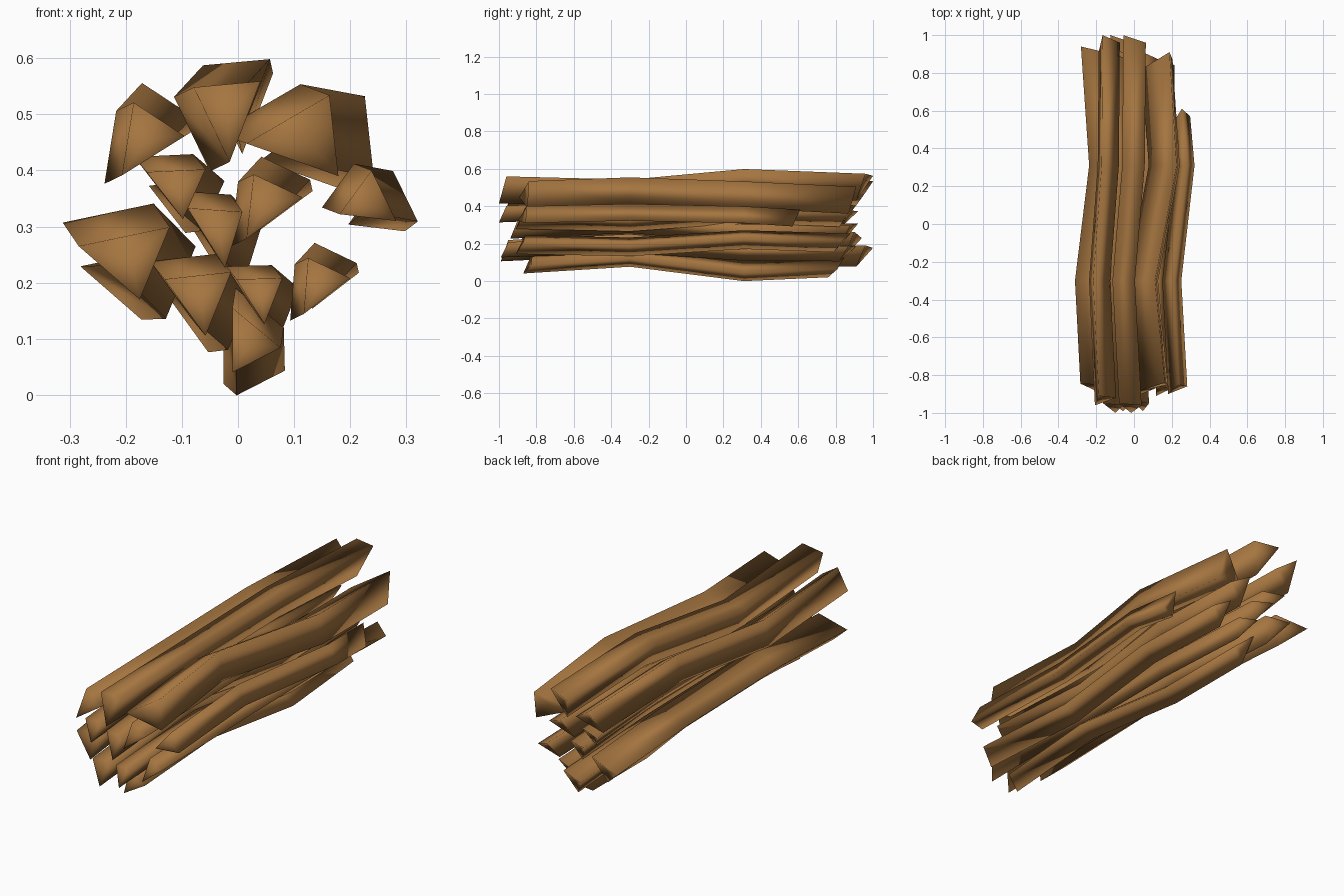
import bpy, bmesh, math
from mathutils import Vector, Matrix

if "Cube" in bpy.data.objects:
    bpy.data.objects.remove(bpy.data.objects["Cube"])

wood = bpy.data.materials.new("brown_wood")
wood.diffuse_color = (0.38, 0.18, 0.052, 1)
wood.use_nodes = True
wood.node_tree.nodes["Principled BSDF"].inputs["Base Color"].default_value = wood.diffuse_color

# Sideways bends (x, z) of the rings behind the front one, in units of stick thickness
BEND = [(-.19, .28), (.31, -.23), (.02, -.24)]
BEND_TURNED = [(-.25, -.12), (.12, .28), (.16, .10)]

# Triangular front end corners (top left, right, bottom), front y, back y, bend rotation, turned bend
STICKS = [
    ((-.186, .521), (-.095, .461), (-.207, .391), -.93, .96, 0, True),
    ((-.079, .548), (.040, .559), (-.015, .415), -.97, .96, 0, True),
    ((.163, .534), (.179, .390), (.015, .448), -.86, .87, 35, False),
    ((-.163, .397), (-.058, .402), (-.098, .313), -.97, .88, 5, False),
    ((-.090, .333), (.008, .326), (-.023, .226), -.91, .88, 0, False),
    ((.028, .393), (.115, .352), (.015, .278), -.88, .87, 0, True),
    ((.238, .400), (.282, .310), (.181, .322), -.87, .57, 35, False),
    ((.125, .244), (.200, .208), (.117, .144), -.88, .84, 0, True),
    ((-.003, .206), (.079, .208), (.047, .126), -.96, .87, 5, False),
    ((-.131, .206), (-.012, .219), (-.058, .105), -.96, .96, 5, False),
    ((-.010, .155), (.076, .084), (-.010, .040), -.84, .81, -43, False),
    ((-.284, .265), (-.122, .299), (-.175, .170), -.865, .90, 0, False),
]
FRONT_SLANT = (.02, .01, -.03)
BACK_SLANT = (.04, 0, -.05)


def build_stick(name, a, b, c, y0, y1, angle, turned):
    tri = [Vector(p) for p in (a, b, c)]
    size = sum((tri[i] - tri[i - 1]).length for i in range(3)) / 3
    rot = Matrix.Rotation(math.radians(angle), 2)
    shifts = [Vector((0, 0))] + [rot @ Vector(p) * size
                                 for p in (BEND_TURNED if turned else BEND)]
    slants = [FRONT_SLANT, (0, 0, 0), (0, 0, 0), BACK_SLANT]
    bm = bmesh.new()
    rings = []
    for y, s, slant in zip((y0, -.3, .31, y1), shifts, slants):
        rings.append([bm.verts.new((p.x + s.x, y + d, p.y + s.y))
                      for p, d in zip(tri, slant)])
    for r, q in zip(rings, rings[1:]):
        for i in range(3):
            j = (i + 1) % 3
            bm.faces.new((r[i], r[j], q[j], q[i]))
    # slightly sunken cut ends
    for ring, depth in ((rings[0], .015), (rings[-1], -.015)):
        mid = sum((v.co for v in ring), Vector()) / 3
        tip = bm.verts.new(mid + Vector((0, depth, 0)))
        for i in range(3):
            bm.faces.new((ring[i], ring[(i + 1) % 3], tip))
    bmesh.ops.recalc_face_normals(bm, faces=bm.faces)
    for f in bm.faces:
        f.smooth = True
    me = bpy.data.meshes.new(name)
    bm.to_mesh(me)
    bm.free()
    me.materials.append(wood)
    bpy.context.collection.objects.link(bpy.data.objects.new(name, me))


for n, spec in enumerate(STICKS, 1):
    build_stick(f"stick_{n}", *spec)
